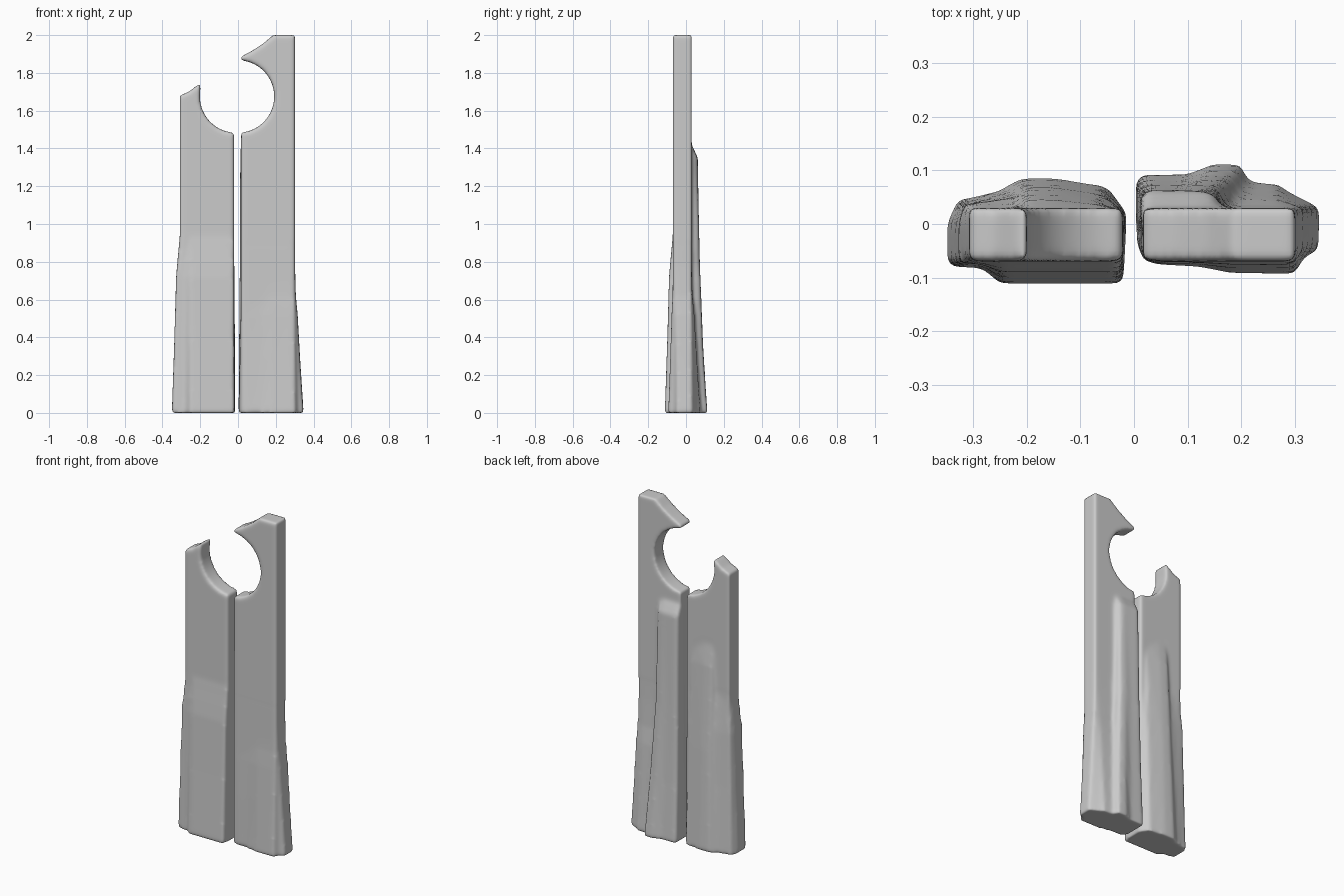
import bpy, bmesh, math

FRONT, BACK = -0.07, 0.03          # faces of the upper slab
HOLE_Z, HOLE_R = 1.675, 0.192      # round opening shared by both slabs


def loft(bm, rings):
    """Closed solid through rings of equal point count."""
    loops = [[bm.verts.new(p) for p in ring] for ring in rings]
    n = len(loops[0])
    for a, b in zip(loops, loops[1:]):
        for i in range(n):
            j = (i + 1) % n
            bm.faces.new((a[i], a[j], b[j], b[i]))
    bm.faces.new(loops[0][::-1])
    bm.faces.new(loops[-1])


def arc(cx, start, end, n=24):
    pts = []
    for i in range(n + 1):
        a = math.radians(start + (end - start) * i / n)
        pts.append((cx + HOLE_R * math.cos(a), HOLE_Z + HOLE_R * math.sin(a)))
    return pts


def add_slab(bm, profile):
    loft(bm, [[(x, y, z) for x, z in profile] for y in (FRONT, BACK)])


def add_flare(bm, foot, x0, x1, levels):
    """Foot outline that blends upward into the slab's rectangle."""
    rings = []
    for z, t in levels:
        ring = []
        for x, y in foot:
            tx = min(max(x, x0 + 0.003), x1 - 0.003)
            ty = min(max(y, FRONT + 0.003), BACK - 0.003)
            ring.append((x + (tx - x) * t, y + (ty - y) * t, z))
        rings.append(ring)
    loft(bm, rings)


def add_strip(bm, sections):
    loft(bm, [[(x, y, z) for x, y in pts] for z, pts in sections])


def finish(bm, name):
    """Fuse the parts and soften all edges."""
    bmesh.ops.recalc_face_normals(bm, faces=bm.faces)
    me = bpy.data.meshes.new(name)
    bm.to_mesh(me)
    bm.free()
    ob = bpy.data.objects.new(name, me)
    bpy.context.collection.objects.link(ob)
    fuse = ob.modifiers.new("fuse", 'REMESH')
    fuse.mode = 'VOXEL'
    fuse.voxel_size = 0.009
    fuse.use_smooth_shade = True
    soft = ob.modifiers.new("soften", 'SMOOTH')
    soft.factor = 0.5
    soft.iterations = 10
    return ob


# Right slab: tall, with hooked top
bm = bmesh.new()
add_slab(bm, [(0.015, 0), (0.302, 0), (0.302, 2.0), (0.185, 2.0), (0.14, 1.96),
              (0.08, 1.92), (0.015, 1.885)] + arc(0, 85, -85))
foot = [(0.004, -0.03), (0.01, -0.05), (0.04, -0.076), (0.12, -0.08), (0.18, -0.092),
        (0.30, -0.094), (0.32, -0.06), (0.346, -0.05), (0.348, 0.03), (0.32, 0.045),
        (0.29, 0.06), (0.27, 0.075), (0.21, 0.08), (0.01, 0.08)]
add_flare(bm, foot, 0.015, 0.302, [(0, 0), (0.3, 0.4), (0.52, 0.65), (0.62, 0.85), (0.9, 1)])
# Raised strip on its back
add_strip(bm, [
    (0, [(0.003, 0), (0.003, 0.085), (0.02, 0.093), (0.10, 0.093),
         (0.15, 0.114), (0.20, 0.112), (0.215, 0.08), (0.215, 0)]),
    (0.35, [(0.006, 0), (0.006, 0.07), (0.02, 0.08), (0.09, 0.08),
            (0.14, 0.092), (0.18, 0.088), (0.195, 0.06), (0.195, 0)]),
    (0.8, [(0.01, 0), (0.01, 0.063), (0.025, 0.071), (0.08, 0.070),
           (0.12, 0.074), (0.155, 0.070), (0.165, 0.05), (0.165, 0)]),
    (1.35, [(0.012, 0), (0.012, 0.055), (0.03, 0.063), (0.08, 0.062),
            (0.12, 0.062), (0.145, 0.058), (0.155, 0.045), (0.155, 0)]),
    (1.41, [(0.014, 0), (0.014, 0.025), (0.03, 0.035), (0.08, 0.035),
            (0.12, 0.035), (0.145, 0.03), (0.155, 0.025), (0.155, 0)]),
])
finish(bm, "right_slab")

# Left slab: shorter, with broken top
bm = bmesh.new()
add_slab(bm, [(-0.308, 0), (-0.02, 0)] + arc(-0.01, -93, -180)
         + [(-0.198, 1.74), (-0.215, 1.735), (-0.26, 1.70), (-0.308, 1.68)])
foot = [(-0.35, -0.08), (-0.285, -0.082), (-0.25, -0.112), (-0.02, -0.112), (-0.013, 0.02),
        (-0.05, 0.07), (-0.10, 0.075), (-0.20, 0.078), (-0.26, 0.06), (-0.30, 0.05),
        (-0.33, 0.045), (-0.35, 0.0)]
add_flare(bm, foot, -0.308, -0.02, [(0, 0), (0.4, 0.3), (0.72, 0.5), (0.8, 0.65), (0.97, 1)])
# Shallow ridge on its back
add_strip(bm, [
    (0, [(-0.25, 0), (-0.24, 0.07), (-0.21, 0.086), (-0.15, 0.086), (-0.05, 0.07), (-0.03, 0)]),
    (0.6, [(-0.23, 0), (-0.22, 0.055), (-0.20, 0.068), (-0.15, 0.068), (-0.06, 0.055), (-0.03, 0)]),
    (1.1, [(-0.22, 0), (-0.21, 0.035), (-0.20, 0.045), (-0.15, 0.045), (-0.06, 0.035), (-0.03, 0)]),
    (1.25, [(-0.22, 0), (-0.21, 0.02), (-0.20, 0.027), (-0.15, 0.027), (-0.06, 0.02), (-0.03, 0)]),
])
finish(bm, "left_slab")
